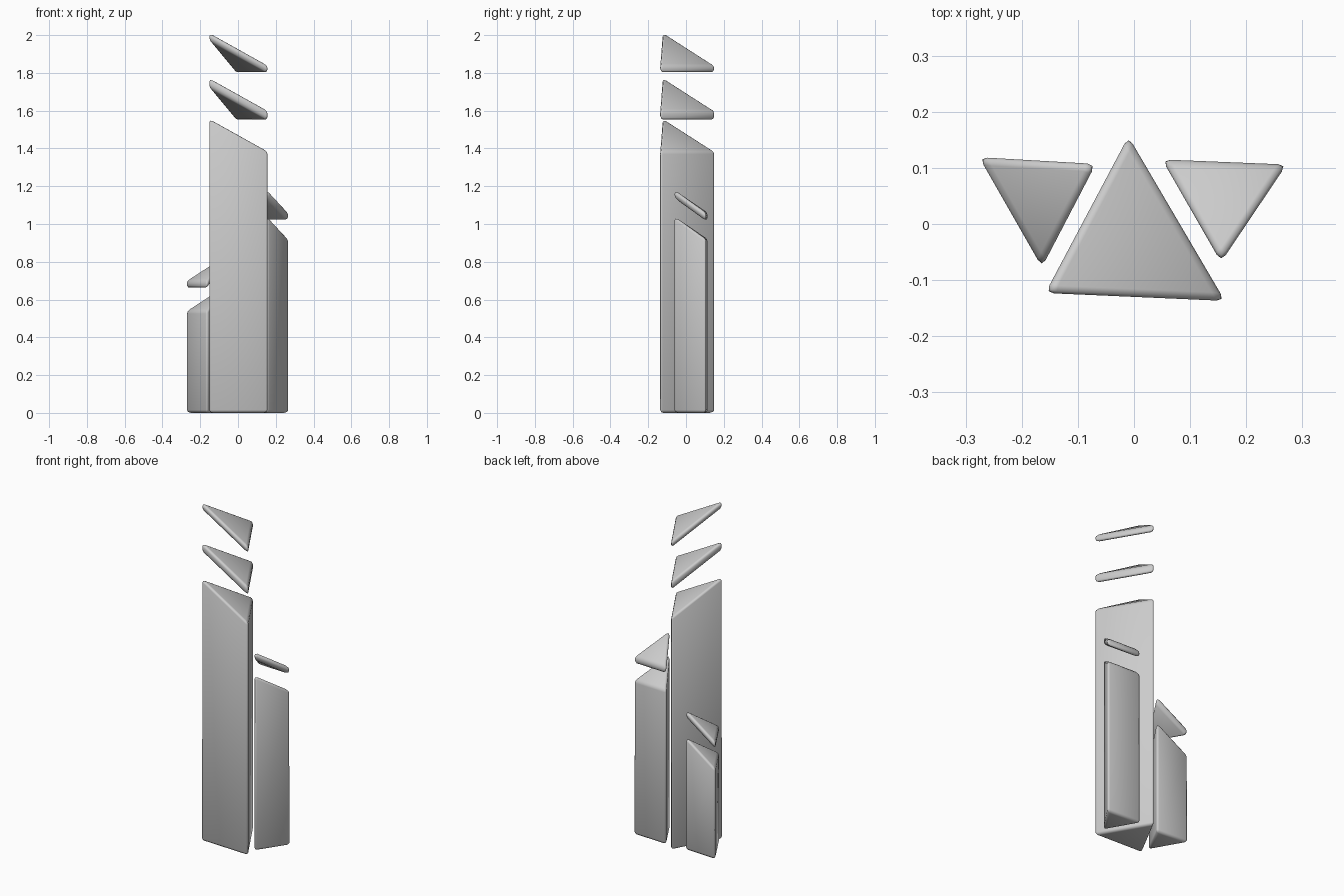
import bpy

cube = bpy.data.objects.get("Cube")
if cube:
    bpy.data.objects.remove(cube, do_unlink=True)

GREY = (0.6, 0.6, 0.6, 1)
grey = bpy.data.materials.new("light grey")
grey.use_nodes = True
grey.diffuse_color = GREY
grey.node_tree.nodes["Principled BSDF"].inputs["Base Color"].default_value = GREY


def prism(name, corners, tops, thickness=None):
    """Triangular prism with a slanted top; with a thickness it is a tilted plate."""
    bottoms = [0 if thickness is None else z - thickness for z in tops]
    verts = [(x, y, z) for (x, y), z in zip(corners, bottoms)]
    verts += [(x, y, z) for (x, y), z in zip(corners, tops)]
    faces = [(2, 1, 0), (3, 4, 5)]
    faces += [(i, (i + 1) % 3, (i + 1) % 3 + 3, i + 3) for i in range(3)]
    mesh = bpy.data.meshes.new(name)
    mesh.from_pydata(verts, [], faces)
    mesh.materials.append(grey)
    mesh.shade_smooth()
    obj = bpy.data.objects.new(name, mesh)
    bpy.context.collection.objects.link(obj)
    # Softened edges
    bevel = obj.modifiers.new("soft edges", "BEVEL")
    bevel.width = 0.015
    bevel.segments = 2
    bevel.limit_method = "NONE"


def lifted(tops, rise):
    return [z + rise for z in tops]


# Central tower, peak at the front -x corner, with two floating plates
centre = [(-0.158, -0.123), (0.162, -0.137), (-0.01, 0.156)]
centre_tops = [1.563, 1.385, 1.385]
prism("centre_tower", centre, centre_tops)
prism("centre_lower_plate", centre, lifted(centre_tops, 0.215), 0.053)
prism("centre_upper_plate", centre, lifted(centre_tops, 0.455), 0.043)

# Medium tower on +x, peak at its front corner
medium = [(0.155, -0.068), (0.272, 0.106), (0.05, 0.115)]
medium_tops = [1.045, 0.92, 0.92]
prism("medium_tower", medium, medium_tops)
prism("medium_plate", medium, lifted(medium_tops, 0.14), 0.043)

# Short tower on -x, peak at its inner back corner
short = [(-0.164, -0.077), (-0.068, 0.107), (-0.276, 0.119)]
short_tops = [0.54, 0.675, 0.54]
prism("short_tower", short, short_tops)
prism("short_plate", short, lifted(short_tops, 0.16), 0.043)
